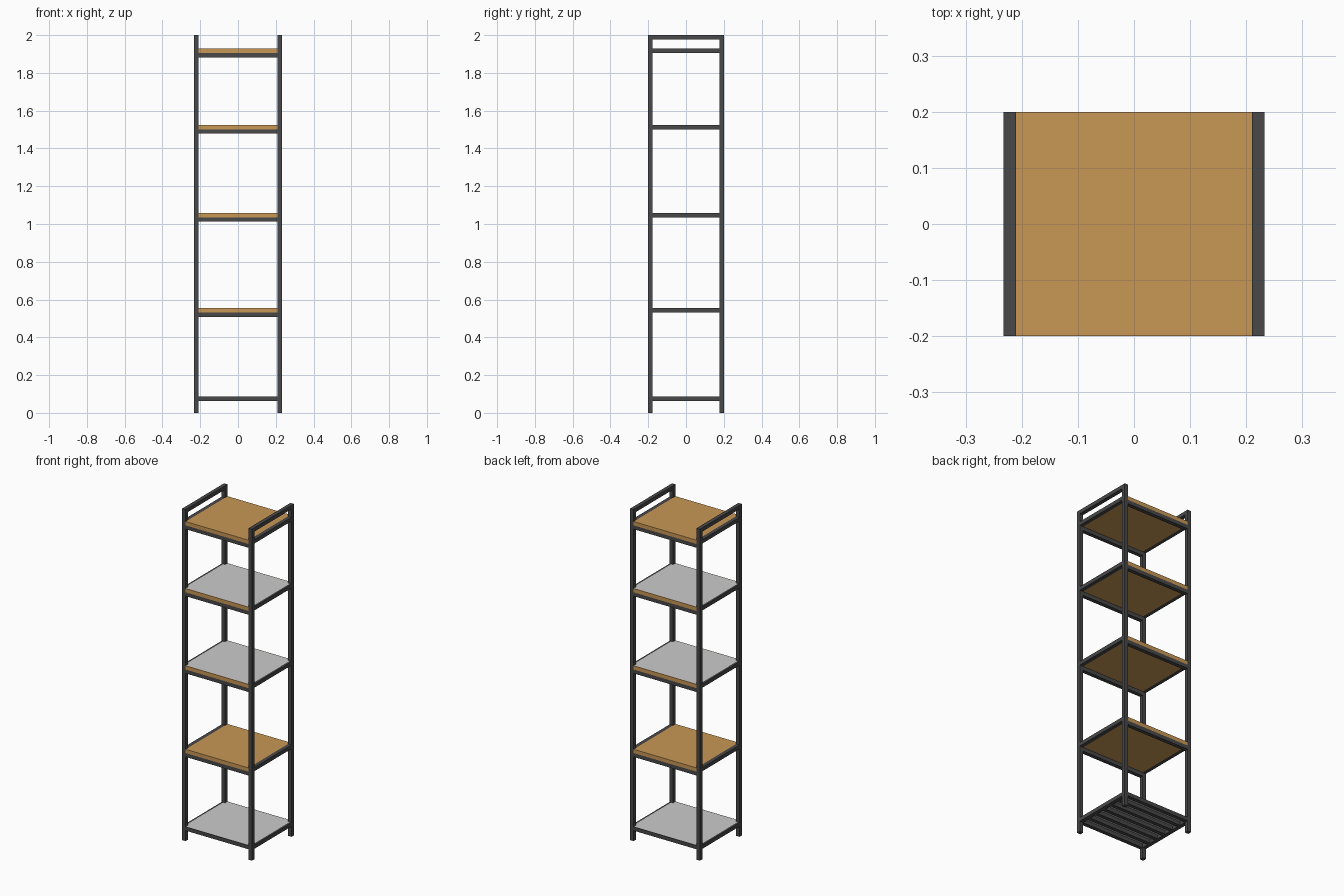
import bpy

if "Cube" in bpy.data.objects:
    bpy.data.objects.remove(bpy.data.objects["Cube"])

T = 0.023            # square tube thickness
X, Y = 0.233, 0.2    # outer half sizes


def material(name, rgb):
    m = bpy.data.materials.new(name)
    m.diffuse_color = (*rgb, 1)
    m.use_nodes = True
    m.node_tree.nodes["Principled BSDF"].inputs["Base Color"].default_value = m.diffuse_color
    return m


steel = material("dark_steel", (0.065, 0.065, 0.065))
wood = material("wood", (0.58, 0.31, 0.09))


def box(name, x, y, z, mat):
    """Box from (min, max) ranges along each axis."""
    bpy.ops.mesh.primitive_cube_add(size=1, location=[(a + b) / 2 for a, b in (x, y, z)])
    o = bpy.context.object
    o.name = name
    o.scale = [b - a for a, b in (x, y, z)]
    bpy.ops.object.transform_apply(location=False, rotation=False, scale=True)
    o.data.materials.append(mat)


def sheet(name, z):
    """Thin grey sheet lying on a shelf."""
    bpy.ops.mesh.primitive_plane_add(size=2, location=(0, 0, z))
    o = bpy.context.object
    o.name = name
    o.scale = (X - T * 0.5, Y - 0.003, 1)
    bpy.ops.object.transform_apply(location=False, rotation=False, scale=True)


def side(s, outer):
    """Range of a tube at the outer edge on side s."""
    return tuple(sorted((s * outer, s * (outer - T))))


def side_rails(name, z):
    for s in (-1, 1):
        box(name, side(s, X), (-Y + T, Y - T), (z - T, z), steel)


def cross_rails(name, z):
    for s in (-1, 1):
        box(name, (-X + T, X - T), side(s, Y), (z - T, z), steel)


# Legs and top handles
for sx in (-1, 1):
    for sy in (-1, 1):
        box("leg", side(sx, X), side(sy, Y), (0, 2 - T), steel)
    box("top_handle", side(sx, X), (-Y, Y), (2 - T, 2), steel)

# Wooden shelves on cross rails, between side rails
for i, z in enumerate((0.554, 1.058, 1.524, 1.928)):
    side_rails("shelf_side_rail", z)
    cross_rails("shelf_cross_rail", z - T)
    box("shelf_board", (-X + T, X - T), (-Y, Y), (z - T, z), wood)
    if i in (1, 2):
        sheet("shelf_sheet", z + 0.0005)

# Slatted bottom shelf
ZB = 0.086
side_rails("bottom_side_rail", ZB)
cross_rails("bottom_cross_rail", ZB)
N = 5
for i in range(N):
    y = -Y + T / 2 + (i + 1) * (2 * Y - T) / (N + 1)
    box("bottom_slat", (-X + T, X - T), (y - T / 2, y + T / 2), (ZB - T, ZB), steel)
sheet("bottom_sheet", ZB + 0.0005)
